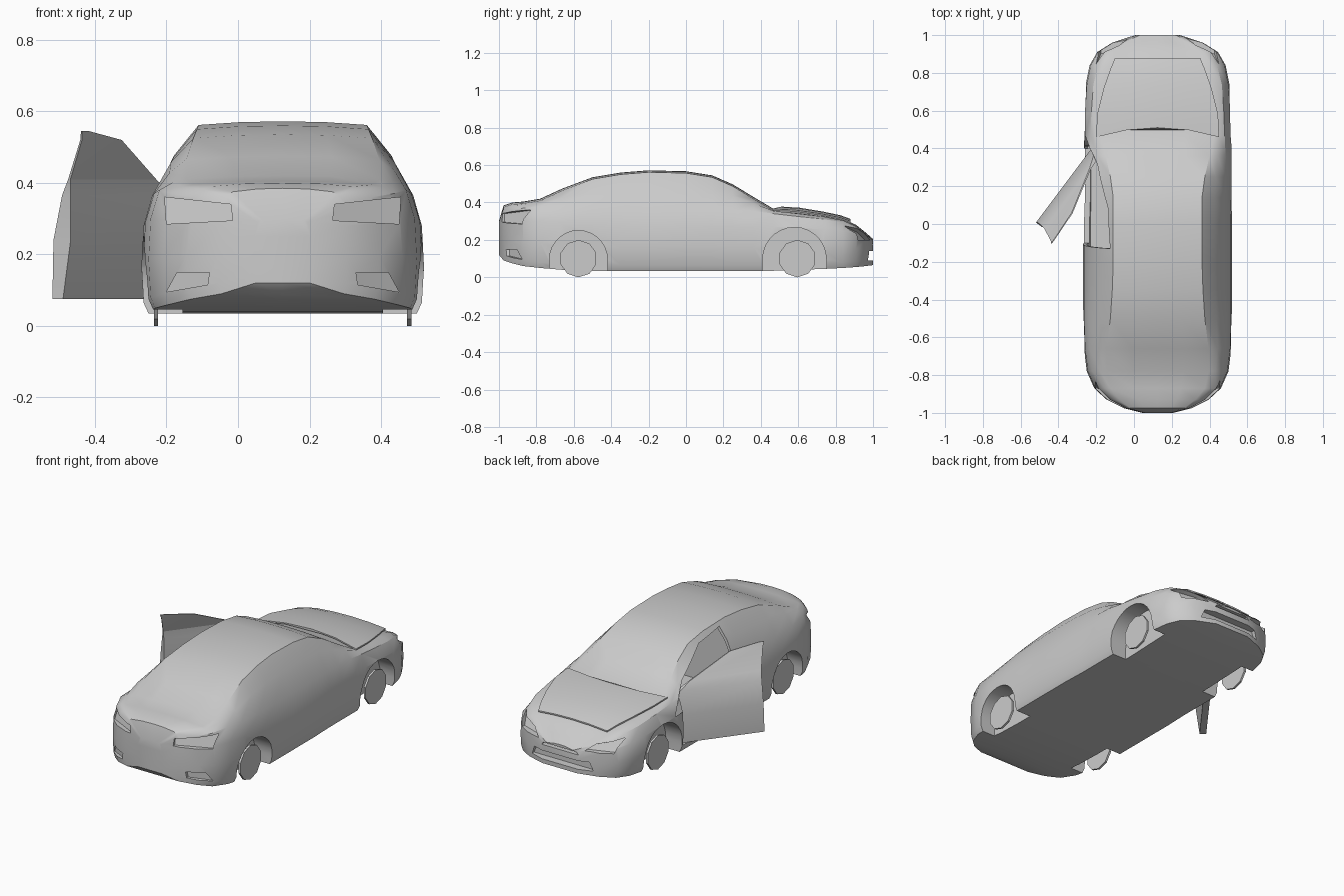
import bpy, bmesh, math

if "Cube" in bpy.data.objects:
    bpy.data.objects.remove(bpy.data.objects["Cube"])

CX = 0.125  # the open door shifts the car body off centre

paint = bpy.data.materials.new("plain_grey")
paint.use_nodes = True
grey = (0.6, 0.6, 0.6, 1)
paint.diffuse_color = grey
paint.node_tree.nodes["Principled BSDF"].inputs["Base Color"].default_value = grey


def loft(name, rings):
    """Closed solid through rings of equal point count."""
    bm = bmesh.new()
    rows = [[bm.verts.new(p) for p in ring] for ring in rings]
    n = len(rows[0])
    for a, b in zip(rows, rows[1:]):
        for i in range(n):
            j = (i + 1) % n
            bm.faces.new((a[i], a[j], b[j], b[i]))
    bm.faces.new(rows[0])
    bm.faces.new(rows[-1][::-1])
    bmesh.ops.recalc_face_normals(bm, faces=bm.faces)
    mesh = bpy.data.meshes.new(name)
    bm.to_mesh(mesh)
    bm.free()
    mesh.materials.append(paint)
    obj = bpy.data.objects.new(name, mesh)
    bpy.context.collection.objects.link(obj)
    return obj


def cut(obj, cutter):
    """Subtract the cutter, bake the result and drop the cutter."""
    mod = obj.modifiers.new("cut", "BOOLEAN")
    mod.operation = "DIFFERENCE"
    mod.solver = "EXACT"
    mod.object = cutter
    deps = bpy.context.evaluated_depsgraph_get()
    mesh = bpy.data.meshes.new_from_object(obj.evaluated_get(deps))
    obj.modifiers.clear()
    obj.data = mesh
    bpy.data.objects.remove(cutter)


def smooth(obj, degrees):
    obj.data.shade_smooth()
    obj.data.set_sharp_from_angle(angle=math.radians(degrees))


def section(y, w, zb, zs, wb, zbelt, wr, zr):
    """Cross-section ring: floor, sill, flank, belt line, glass, roof."""
    half = [(0, zb), (w * .95, zb), (w * .985, zb + .03),
            (w, zb + (zs - zb) * .55), (w * .985, zs), (wb, zbelt),
            (wb + (wr - wb) * .55 + .06 * (zr - zbelt), zbelt + (zr - zbelt) * .55),
            (wr, zr - .01), (wr * .5, zr - .002), (0, zr)]
    ring = half + [(-x, z) for x, z in half[-2:0:-1]]
    return [(CX + x, y, z) for x, z in ring]


# Body stations: y, half width, floor, shoulder, belt width and height, roof width and height
rear = [(-1, .08, .12, .25, .07, .29, .05, .30),
        (-.975, .18, .09, .28, .17, .34, .14, .385),
        (-.93, .27, .075, .29, .25, .36, .2, .40),
        (-.87, .335, .06, .30, .31, .37, .25, .405),
        (-.78, .375, .05, .30, .345, .38, .27, .42),
        (-.66, .39, .04, .29, .36, .37, .27, .475),
        (-.5, .395, .035, .28, .365, .365, .25, .535)]
cabin = [(-.35, .395, .035, .27, .36, .36, .24, .56),
         (-.2, .395, .035, .27, .36, .36, .235, .572),
         (0, .395, .035, .27, .36, .36, .235, .567),
         (.14, .39, .035, .27, .36, .36, .235, .545),
         (.25, .39, .035, .27, .36, .36, .25, .497),
         (.36, .39, .035, .27, .36, .355, .275, .43)]
nose = [(.47, .39, .035, .27, .355, .34, .30, .365),
        (.6, .39, .04, .265, .35, .325, .30, .352),
        (.74, .38, .045, .255, .34, .31, .28, .335),
        (.84, .36, .05, .245, .315, .295, .25, .312),
        (.91, .32, .055, .23, .28, .265, .22, .28),
        (.96, .24, .06, .2, .2, .22, .16, .24),
        (1, .12, .065, .15, .11, .19, .08, .205)]
body = loft("car_body", [section(*s) for s in rear + cabin + nose])

# Hollow cabin
cut(body, loft("cabin_space", [
    section(y, w - .02, zb + .03, zs, wb - .016, zbelt, wr - .012, zr - .014)
    for y, w, zb, zs, wb, zbelt, wr, zr in cabin]))

# Doorway on the open side
doorway = [(.4, .075), (-.1, .075), (-.12, .36), (-.13, .54),
           (.07, .52), (.31, .41), (.4, .35)]
cut(body, loft("doorway", [[(x, y, z) for y, z in doorway] for x in (-.35, -.1)]))

# Wheel wells and thin ten-sided wheels
for end, y0, radius, zc, wheel_y in (("rear", -.575, .155, .095, -.575),
                                     ("front", .58, .17, .097, .595)):
    arch = [(y0 + radius, -.05)]
    arch += [(y0 + radius * math.cos(math.pi * i / 14),
              zc + radius * math.sin(math.pi * i / 14)) for i in range(15)]
    arch += [(y0 - radius, -.05)]
    disc = [(wheel_y + .1 * math.sin(math.pi * i / 5),
             .1 - .1 * math.cos(math.pi * i / 5)) for i in range(10)]
    for side, s in (("left", 1), ("right", -1)):
        cut(body, loft("well", [[(CX + s * x, y, z) for y, z in arch]
                                for x in (.28, .5)]))
        loft(f"{end}_{side}_wheel", [[(CX + s * x, y, z) for y, z in disc]
                                     for x in (.348, .36)])

# Recessed lamps and bumper slots: offset from centre, height, depth
tail_lamp = [(.145, .34, -.97), (.14, .295, -.97), (.325, .285, -.865), (.33, .36, -.815)]
rear_slot = [(.21, .115, -.945), (.205, .15, -.945), (.295, .15, -.89), (.325, .095, -.865)]
headlamp = [(.15, .2, .955), (.30, .2, .9), (.325, .275, .84), (.2, .24, .915)]
for outline, y_out in ((tail_lamp, -1.1), (rear_slot, -1.1), (headlamp, 1.1)):
    for s in (1, -1):
        cut(body, loft("recess", [[(CX + s * x, y, z) for x, z, y in outline],
                                  [(CX + s * x, y_out, z) for x, z, y in outline]]))
for w, low, high, depth in ((.2, .09, .14, .955), (.12, .175, .19, .97)):
    cut(body, loft("grille", [[(CX - w, y, low), (CX + w, y, low),
                               (CX + w * .9, y, high), (CX - w * .9, y, high)]
                              for y in (depth, 1.1)]))
smooth(body, 32)

# Bonnet panel standing slightly proud of the wings
spread = (-1, -.5, 0, .5, 1)
rings = []
for y, w, z, bow in ((.46, .325, .378, .05), (.58, .32, .372, .03),
                     (.72, .285, .352, .01), (.82, .25, .332, .005), (.88, .225, .312, 0)):
    top = [(CX + t * w, y + bow * (1 - t * t), z - .012 * t * t) for t in spread]
    rings.append(top + [(x, yy, zz - .008) for x, yy, zz in reversed(top)])
smooth(loft("bonnet", rings), 35)

# Open door: u runs back from the hinge, w runs inward
def door_point(u, w, z):
    return (-.225 - .6 * u + .8 * w, .4 - .8 * u - .6 * w, z)


rings = []
for z, front, back, w, thick in ((.075, 0, .49, 0, .037), (.24, 0, .485, 0, .06),
                                 (.365, .02, .485, .03, .03), (.41, .09, .49, .055, .008),
                                 (.52, .335, .52, .12, .006), (.545, .5, .53, .13, .004)):
    rings.append([door_point(front, w, z), door_point(back, w, z),
                  door_point(back, w + thick, z), door_point(front, w + thick, z)])
smooth(loft("open_door", rings), 20)
